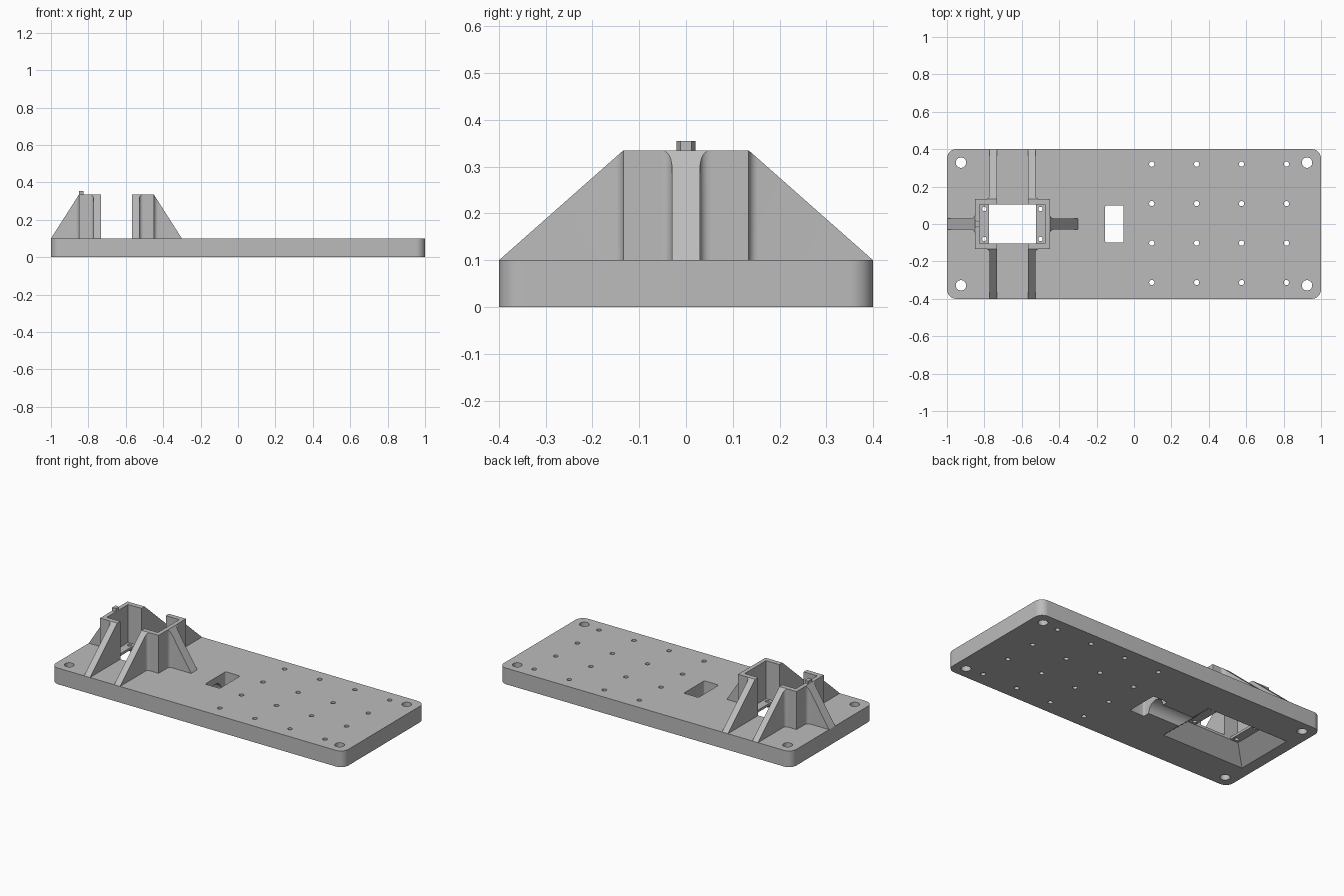
import bpy, bmesh
from math import sin, cos, pi, radians
from mathutils import Matrix, Vector

cube = bpy.data.objects.get("Cube")
if cube:
    bpy.data.objects.remove(cube, do_unlink=True)

grey = bpy.data.materials.new("grey plastic")
grey.use_nodes = True
GREY = (0.5, 0.5, 0.5, 1)
grey.diffuse_color = GREY
grey.node_tree.nodes["Principled BSDF"].inputs["Base Color"].default_value = GREY

BASE, TOP, SINK = 0.1, 0.335, 0.09   # plate top, tower top, embedded foot
CX = -0.65                           # centre of the socket


def loft(bm, low, high, z0, z1):
    """Closed solid between two outlines of equal length."""
    a = [bm.verts.new((x, y, z0)) for x, y in low]
    b = [bm.verts.new((x, y, z1)) for x, y in high]
    bm.faces.new(a[::-1])
    bm.faces.new(b)
    n = len(a)
    for i in range(n):
        j = (i + 1) % n
        bm.faces.new((a[i], a[j], b[j], b[i]))


def rounded(cx, cy, hx, hy, r=0, steps=8):
    """Rectangle outline with round corners."""
    if not r:
        return [(cx + sx * hx, cy + sy * hy)
                for sx, sy in ((-1, -1), (1, -1), (1, 1), (-1, 1))]
    pts = []
    for k, (sx, sy) in enumerate(((1, 1), (-1, 1), (-1, -1), (1, -1))):
        for i in range(steps + 1):
            t = (k + i / steps) * pi / 2
            pts.append((cx + sx * (hx - r) + r * cos(t),
                        cy + sy * (hy - r) + r * sin(t)))
    return pts


def circle(cx, cy, r, n=24):
    return [(cx + r * cos(2 * pi * i / n), cy + r * sin(2 * pi * i / n)) for i in range(n)]


def finish(name, bm):
    bmesh.ops.recalc_face_normals(bm, faces=bm.faces)
    me = bpy.data.meshes.new(name)
    bm.to_mesh(me)
    bm.free()
    me.materials.append(grey)
    ob = bpy.data.objects.new(name, me)
    bpy.context.collection.objects.link(ob)
    return ob


def prism(name, pts, z0, z1):
    bm = bmesh.new()
    loft(bm, pts, pts, z0, z1)
    return finish(name, bm)


def select(ob):
    bpy.ops.object.select_all(action='DESELECT')
    ob.select_set(True)
    bpy.context.view_layer.objects.active = ob


def cut(ob, cutter):
    mod = ob.modifiers.new("cut", 'BOOLEAN')
    mod.operation = 'DIFFERENCE'
    mod.solver = 'EXACT'
    mod.object = cutter
    select(ob)
    bpy.ops.object.modifier_apply(modifier=mod.name)
    bpy.data.objects.remove(cutter, do_unlink=True)


# Base plate
plate = prism("base_plate", rounded(0, 0, 1, 0.4, 0.05), 0, BASE)

# Through holes: corners, mounting grid, socket screws, cable slot, window
holes = [circle(sx * 0.925, sy * 0.328, 0.028) for sx in (-1, 1) for sy in (-1, 1)]
holes += [circle(0.095 + 0.24 * i, -0.313 + 0.211 * j, 0.014)
          for i in range(4) for j in range(4)]
holes += [circle(CX + sx * 0.15, sy * 0.08, 0.012) for sx in (-1, 1) for sy in (-1, 1)]
holes += [rounded(-0.105, 0, 0.05, 0.1, 0.01, 4), rounded(CX, 0, 0.125, 0.104)]
bm = bmesh.new()
for outline in holes:
    loft(bm, outline, outline, -0.1, 0.2)
cut(plate, finish("hole_cutter", bm))

# Tapered pocket underneath, continued below the plate for a clean cut
bm = bmesh.new()
loft(bm, rounded(CX, 0, 0.292, 0.2), rounded(CX, 0, 0.18, 0.104), -0.01, 0.085)
cut(plate, finish("pocket_cutter", bm))

# Round cable channel from the slot to the pocket
bm = bmesh.new()
place = Matrix.Translation((-0.3, 0, 0)) @ Matrix.Rotation(pi / 2, 4, 'Y')
bmesh.ops.create_cone(bm, cap_ends=True, segments=40, radius1=0.06, radius2=0.06,
                      depth=0.39, matrix=place)
cut(plate, finish("channel_cutter", bm))

parts = [plate]

# Two facing C-shaped brackets
for side, s in (("right", -1), ("left", 1)):
    profile = [(0.083, 0.134), (0.2, 0.134), (0.2, -0.134), (0.083, -0.134),
               (0.083, -0.104), (0.175, -0.104), (0.175, 0.104), (0.083, 0.104)]
    parts.append(prism(side + "_bracket", [(CX + s * x, y) for x, y in profile], SINK, TOP))


def rib(name, x, y, angle, length, half, r_minus, r_plus):
    """Triangular brace with concave fillets where it meets the wall."""
    def flare(r):
        if not r:
            return [(0, half)]
        ts = [i / 6 * pi / 2 for i in range(7)]
        return [(r - r * sin(t), half + r - r * cos(t)) for t in ts]
    pts = [(u, -v) for u, v in flare(r_minus)[::-1]]
    pts += [(length, -half), (length, half)] + flare(r_plus)
    bm = bmesh.new()
    loft(bm, pts, pts, SINK, TOP + 0.05)
    res = bmesh.ops.bisect_plane(bm, geom=bm.verts[:] + bm.edges[:] + bm.faces[:],
                                 plane_co=(0, 0, TOP),
                                 plane_no=Vector((TOP - BASE, 0, length)), clear_outer=True)
    rim = [e for e in res["geom_cut"] if isinstance(e, bmesh.types.BMEdge)]
    bmesh.ops.holes_fill(bm, edges=rim, sides=0)
    bm.transform(Matrix.Translation((x, y, 0)) @ Matrix.Rotation(radians(angle), 4, 'Z'))
    parts.append(finish(name, bm))


# Braces on the ends and on the front and back of each bracket
for side, s in (("right", -1), ("left", 1)):
    rib(side + "_end_rib", CX + s * 0.2, 0, 90 - s * 90, 0.15, 0.03, 0.022, 0.022)
    for face, f in (("front", -1), ("back", 1)):
        radii = (0.02, 0) if s * f > 0 else (0, 0.02)
        rib(f"{side}_{face}_rib", CX + s * 0.103, f * 0.134, f * 90, 0.266, 0.02, *radii)

# Small key on top of the right bracket
parts.append(prism("alignment_key", [(-0.85, -0.02), (-0.825, -0.012),
                                     (-0.825, 0.012), (-0.85, 0.02)], TOP - 0.01, 0.355))

for ob in parts:
    select(ob)
    bpy.ops.object.shade_smooth_by_angle(angle=radians(30))
